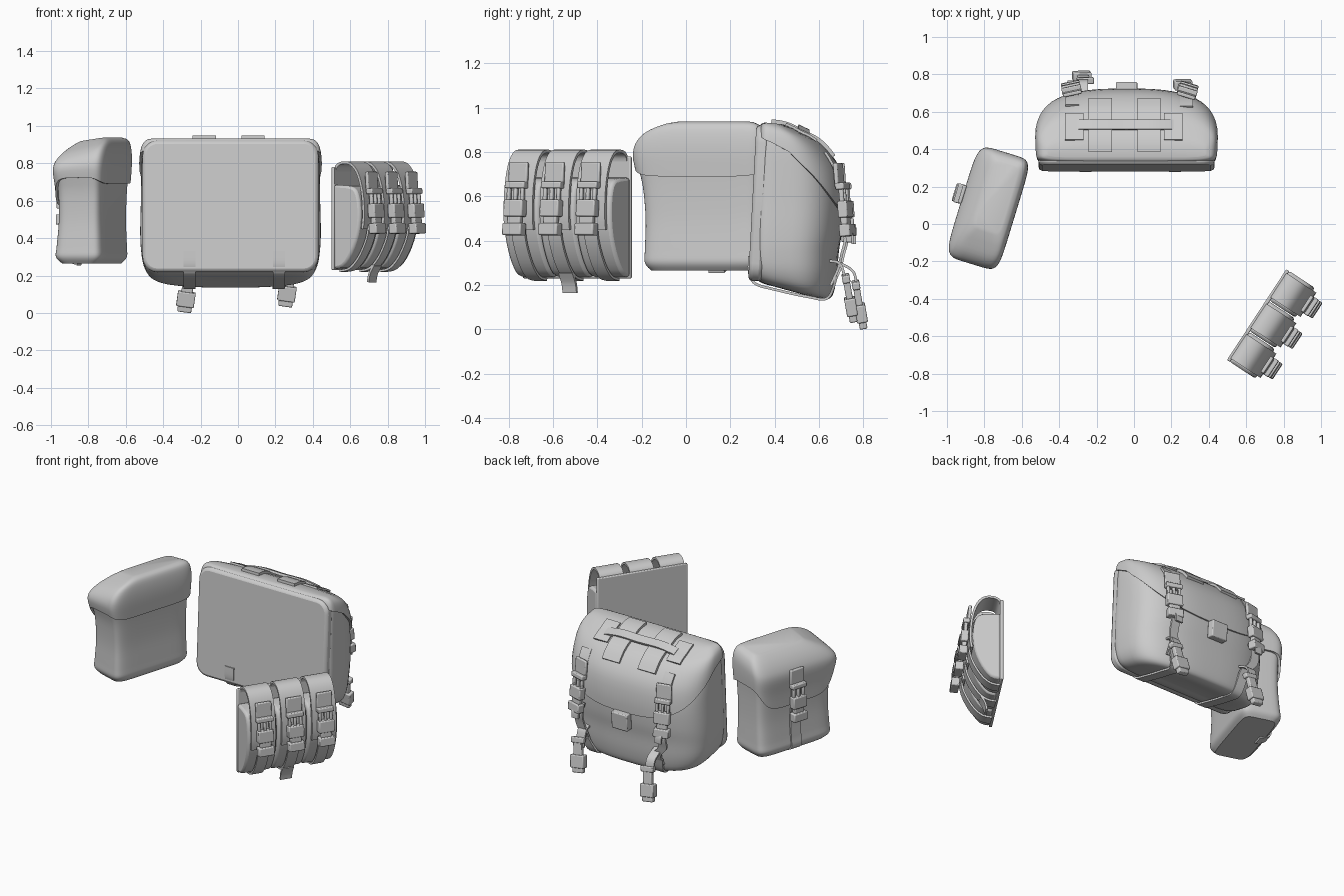
import bpy, bmesh
from math import sin, cos, pi, radians, copysign
from mathutils import Vector, Matrix
from mathutils.bvhtree import BVHTree

if "Cube" in bpy.data.objects:
    bpy.data.objects.remove(bpy.data.objects["Cube"])

GREY = (0.6, 0.6, 0.6, 1)
mat = bpy.data.materials.new("grey canvas")
mat.use_nodes = True
mat.diffuse_color = GREY
mat.node_tree.nodes["Principled BSDF"].inputs["Base Color"].default_value = GREY
X, Y, Z = Vector((1, 0, 0)), Vector((0, 1, 0)), Vector((0, 0, 1))
HOME = Matrix()


def make(name, verts, faces, M=HOME, bevel=0):
    bm = bmesh.new()
    vs = [bm.verts.new(v) for v in verts]
    for f in faces:
        bm.faces.new([vs[i] for i in f])
    bmesh.ops.recalc_face_normals(bm, faces=bm.faces)
    me = bpy.data.meshes.new(name)
    bm.to_mesh(me)
    bm.free()
    me.materials.append(mat)
    me.shade_smooth()
    me.set_sharp_from_angle(angle=radians(38))
    ob = bpy.data.objects.new(name, me)
    bpy.context.scene.collection.objects.link(ob)
    ob.matrix_world = M
    if bevel:
        b = ob.modifiers.new("bevel", "BEVEL")
        b.width, b.segments = bevel, 2


def smooth(pts, n=4):
    """Catmull-Rom resampling of points of any size."""
    p = [pts[0], *pts, pts[-1]]
    out = []
    for i in range(1, len(p) - 2):
        for k in range(n):
            t = k / n
            out.append(tuple(0.5 * (2 * b + (c - a) * t + (2 * a - 5 * b + 4 * c - d) * t * t
                                    + (3 * b - a - 3 * c + d) * t ** 3)
                             for a, b, c, d in zip(*p[i - 1:i + 3])))
    return out + [tuple(pts[-1])]


def tube_faces(rows, n):
    f = [(j * n + i, j * n + (i + 1) % n, (j + 1) * n + (i + 1) % n, (j + 1) * n + i)
         for j in range(rows - 1) for i in range(n)]
    return f + [tuple(range(n)), tuple(range((rows - 1) * n, rows * n))]


def point(ring, t, shape, off=0):
    """Point on a bag's section: height, centre x, half width, front y, back y, slope."""
    z, cx, hw, yf, yb, slope = ring
    split, ef, eb = shape
    c, s = cos(t), sin(t)
    e, mid = (eb if s > 0 else ef), yf + split * (yb - yf)
    reach = yb - mid if s > 0 else yf - mid
    y = mid + abs(s) ** e * (reach + copysign(off, s))
    return cx + copysign(abs(c) ** e, c) * (hw + off), y, z + slope * (y - yf)


def ring_at(rings, z):
    for a, b in zip(rings, rings[1:]):
        if z >= b[0]:
            k = min(1, (a[0] - z) / max(a[0] - b[0], 1e-6))
            return tuple(p + (q - p) * k for p, q in zip(a, b))
    return rings[-1]


def bag(name, rings, shape, hem, M=HOME, n=56, rows=16, off=0.014):
    """Bag body plus a flap shell following it down to the hem; returns a ray target."""
    rings = smooth(rings)
    ts = [2 * pi * (i + 0.5) / n for i in range(n)]
    bv = [point(r, t, shape) for r in rings for t in ts]
    bf = tube_faces(len(rings), n)
    make(name + "_body", bv, bf, M)
    top, fv = rings[0][0], []
    for j in range(rows + 1):
        for t in ts:
            k = min(1, j / (rows - 1)) ** 1.7
            z = top + (hem(sin(t)) - top) * k
            x, y, z = point(ring_at(rings, z), t, shape, off if j < rows else -0.004)
            fv.append((x, y, z + off * (1 - k)))
    ff = tube_faces(rows + 1, n)[:-1]
    make(name + "_flap", fv, ff, M)
    return BVHTree.FromPolygons(bv + fv, bf + [tuple(i + len(bv) for i in f) for f in ff])


def strap(name, pts, width, side=X, thick=0.012, M=HOME, n=5):
    pts = [Vector(p) for p in smooth([tuple(p) for p in pts], n)]
    side, v = side.normalized(), []
    for i, p in enumerate(pts):
        tan = (pts[min(i + 1, len(pts) - 1)] - pts[max(i - 1, 0)]).normalized()
        w, h = side * width / 2, side.cross(tan).normalized() * thick / 2
        v += [p - w - h, p + w - h, p + w + h, p - w + h]
    make(name, v, tube_faces(len(pts), 4), M)


def boxes(name, parts, M=HOME, bevel=0.006):
    """Bevelled blocks given as centre x, y, z and size x, y, z."""
    v, f = [], []
    for x, y, z, w, d, h in parts:
        o = len(v)
        for k in (-1, 1):
            v += [(x + a * w / 2, y + b * d / 2, z + k * h / 2)
                  for a, b in ((-1, -1), (1, -1), (1, 1), (-1, 1))]
        f += [tuple(i + o for i in q) for q in tube_faces(2, 4)]
    make(name, v, f, M, bevel)


def prism(name, profile, x, half, M, bevel):
    v = [(x + s * half, y, z) for s in (-1, 1) for y, z in profile]
    make(name, v, tube_faces(2, len(profile)), M, bevel)


def frame(loc, out, up=Z):
    y = Vector(out).normalized()
    x = y.cross(up).normalized()
    return Matrix.Translation(loc) @ Matrix((x, y, x.cross(y))).transposed().to_4x4()


def buckle(name, M):
    prongs = [(x, 0.02, 0.01, 0.018, 0.022, 0.08) for x in (-0.036, 0, 0.036)]
    boxes(name, prongs + [(0, 0.004, 0.105, 0.1, 0.02, 0.11), (0, 0.018, 0.055, 0.105, 0.04, 0.03),
                          (0, 0.022, -0.05, 0.1, 0.045, 0.075), (0, 0.02, -0.1, 0.07, 0.03, 0.05),
                          (0, 0.024, -0.145, 0.1, 0.05, 0.055)], M)


def hanging_buckle(name, M):
    boxes(name, [(0, 0, 0.105, 0.09, 0.035, 0.035), (0, 0, 0.045, 0.06, 0.03, 0.1),
                 (0, 0, -0.025, 0.095, 0.05, 0.08), (0, 0, -0.075, 0.075, 0.035, 0.04)], M)


# Large pack
CX = -0.04
pack_rings = [(0.918, CX, 0.41, 0.37, 0.43, -0.1), (0.91, CX, 0.445, 0.35, 0.5, -0.2),
              (0.88, CX, 0.465, 0.335, 0.575, -0.15), (0.815, CX, 0.475, 0.325, 0.64, -0.1),
              (0.7, CX, 0.478, 0.315, 0.69, 0), (0.58, CX, 0.48, 0.305, 0.71, 0),
              (0.45, CX, 0.483, 0.3, 0.705, 0), (0.35, CX, 0.48, 0.3, 0.69, 0),
              (0.27, CX, 0.465, 0.305, 0.68, -0.1), (0.225, CX, 0.425, 0.32, 0.66, -0.22),
              (0.203, CX, 0.34, 0.36, 0.62, -0.26), (0.193, CX, 0.19, 0.42, 0.56, -0.32)]
tree = bag("pack", pack_rings, (0.36, 0.3, 0.72),
           lambda s: 0.85 - 0.35 * s ** 0.8 if s > 0 else 0.85 - 0.04 * s)


def on_top(x, y, lift=0.006):
    return tree.ray_cast(Vector((x, y, 2)), -Z)[0] + Z * lift


def on_back(x, z):
    loc, nor = tree.ray_cast(Vector((x, 2, z)), -Y)[:2]
    return loc, nor if nor.y > 0 else -nor


# Stiff front panel with rounded corners, leaning back at the top
r, outline = 0.08, []
for k, (sx, sz) in enumerate(((1, 1), (-1, 1), (-1, -1), (1, -1))):
    for a in range(6):
        t = (k + a / 5) * pi / 2
        outline.append((sx * (0.47 - r) + r * cos(t), sz * (0.352 - r) + r * sin(t)))
panel = [(x, y, z) for y in (-0.018, 0.045) for x, z in outline]
make("pack_front_panel", panel, tube_faces(2, len(outline)),
     Matrix.Translation((CX, 0.317, 0.57)) @ Matrix.Rotation(radians(-3), 4, 'X'), 0.018)

# Carry handle, its anchor patches and webbing on the lid
for side, x in (("left", 0.08), ("right", -0.18)):
    strap(side + "_lid_webbing", [on_top(x, 0.385 + 0.04 * i) for i in range(8)], 0.125, thick=0.022)
for side, x in (("left", 0.21), ("right", -0.32)):
    strap(side + "_handle_patch", [on_top(x, 0.45 + 0.035 * i) for i in range(5)], 0.1)
slope = Vector((0, 0.9, -0.42))
ends = [(-0.3, 0.008), (-0.27, 0.014), (-0.18, 0.023), (-0.04, 0.02), (0.09, 0.023), (0.18, 0.014), (0.21, 0.008)]
strap("carry_handle", [on_top(x, 0.53, h) for x, h in ends], 0.055, slope, 0.016)

# Closing straps, buckles and hanging fasteners
for side, bx, x, drop in (("left", 0.28, 0.265, 0.03), ("right", -0.33, -0.275, 0)):
    loc, nor = on_back(bx, 0.59)
    buckle(side + "_pack_buckle", frame(loc + nor * 0.004, nor))
    low = on_back(bx, 0.47)[0].y
    strap(side + "_lid_strap", [on_back(bx, 0.8 - 0.03 * i)[0] + Y * 0.004 for i in range(5)], 0.07)
    strap(side + "_loose_strap", [(bx, low + 0.02, 0.47), (bx, low + 0.045, 0.41), (bx, low + 0.03, 0.34),
                                  (x, low + 0.012, 0.27), (x, low - 0.02, 0.2)], 0.06)
    strap(side + "_strap_tail", [(bx, low + 0.04, 0.47), (bx, low + 0.075, 0.43), (bx, low + 0.08, 0.385)], 0.05)
    hy = 0.785 - 1.5 * drop
    strap(side + "_hanging_strap", [(x, 0.64, 0.31), (x, 0.69, 0.3), (x, hy - 0.03, 0.26), (x, hy - 0.015, 0.19)], 0.06)
    hanging_buckle(side + "_hanging_buckle", Matrix.Translation((x, hy, 0.098 + drop))
                   @ Matrix.Rotation(radians(10), 4, 'X') @ Matrix.Rotation(radians(8), 4, 'Y'))
    xs = x - 0.045 if x > 0 else x + 0.015
    strap(side + "_under_strap", [(xs, 0.286, 0.33), (xs, 0.287, 0.25), (xs, 0.315, 0.205), (xs, 0.4, 0.18),
                                  (xs, 0.55, 0.147), (xs, 0.64, 0.142), (x, 0.68, 0.24)], 0.065)
loc, nor = on_back(CX, 0.45)
boxes("centre_tab", [(0, 0.025, 0, 0.115, 0.05, 0.11)], frame(loc, nor))

# Side pouch with a rounded flap, lower at its outer edge
P = Matrix.Translation((-0.78, 0.085, 0)) @ Matrix.Rotation(radians(73), 4, 'Z')
pouch_rings = [(0.922, 0.07, 0.17, -0.085, 0.03, -0.15), (0.91, 0.055, 0.22, -0.115, 0.075, -0.2),
               (0.87, 0.02, 0.275, -0.13, 0.115, -0.2), (0.79, 0, 0.298, -0.135, 0.135, -0.1),
               (0.65, 0.01, 0.28, -0.125, 0.128, 0), (0.5, 0.015, 0.272, -0.12, 0.128, 0),
               (0.36, 0.015, 0.275, -0.125, 0.14, 0), (0.3, 0.015, 0.275, -0.125, 0.145, 0),
               (0.265, 0.015, 0.25, -0.1, 0.115, 0)]
bag("side_pouch", pouch_rings, (0.5, 0.28, 0.32), lambda s: 0.73 - 0.16 * s ** 2 if s > 0 else 0.73 + 0.04 * s, P)
strap("pouch_strap", [(0.03, 0.15, 0.8), (0.03, 0.152, 0.62), (0.03, 0.138, 0.48), (0.03, 0.144, 0.36),
                      (0.03, 0.145, 0.29), (0.03, 0.08, 0.26)], 0.075, M=P)
buckle("pouch_buckle", P @ Matrix.Translation((0.03, 0.15, 0.645)))

# Triple pouch set on a flat backing
A = Matrix.Translation((0.66, -0.487, 0)) @ Matrix.Rotation(radians(-123.2), 4, 'Z')
boxes("triple_backing", [(0, 0.005, 0.505, 0.58, 0.02, 0.55)], A)
cell = smooth([(0.01, 0.235), (0.07, 0.25), (0.125, 0.32), (0.165, 0.42), (0.178, 0.53),
               (0.165, 0.63), (0.125, 0.675), (0.01, 0.685)], 3)
lid = [(0.005, 0.7), (0.012, 0.775), (0.05, 0.802), (0.11, 0.795), (0.155, 0.74), (0.183, 0.64), (0.191, 0.52), (0.183, 0.45)]
tie = [(0.188, 0.5), (0.191, 0.44), (0.17, 0.37), (0.125, 0.29), (0.07, 0.238), (0.01, 0.225)]
for name, x in (("near", 0.195), ("middle", 0), ("far", -0.195)):
    prism(name + "_cell", cell, x, 0.095, A, 0.016)
    strap(name + "_cell_lid", [(x, y, z) for y, z in lid], 0.155, thick=0.014, M=A)
    strap(name + "_cell_strap", [(x, y, z) for y, z in tie], 0.07, M=A)
    buckle(name + "_cell_buckle", A @ Matrix.Translation((x, 0.196, 0.595)) @ Matrix.Rotation(radians(4), 4, 'X'))
strap("middle_strap_end", [(0, 0.1, 0.255), (0, 0.075, 0.21), (0, 0.065, 0.165)], 0.075, M=A)
